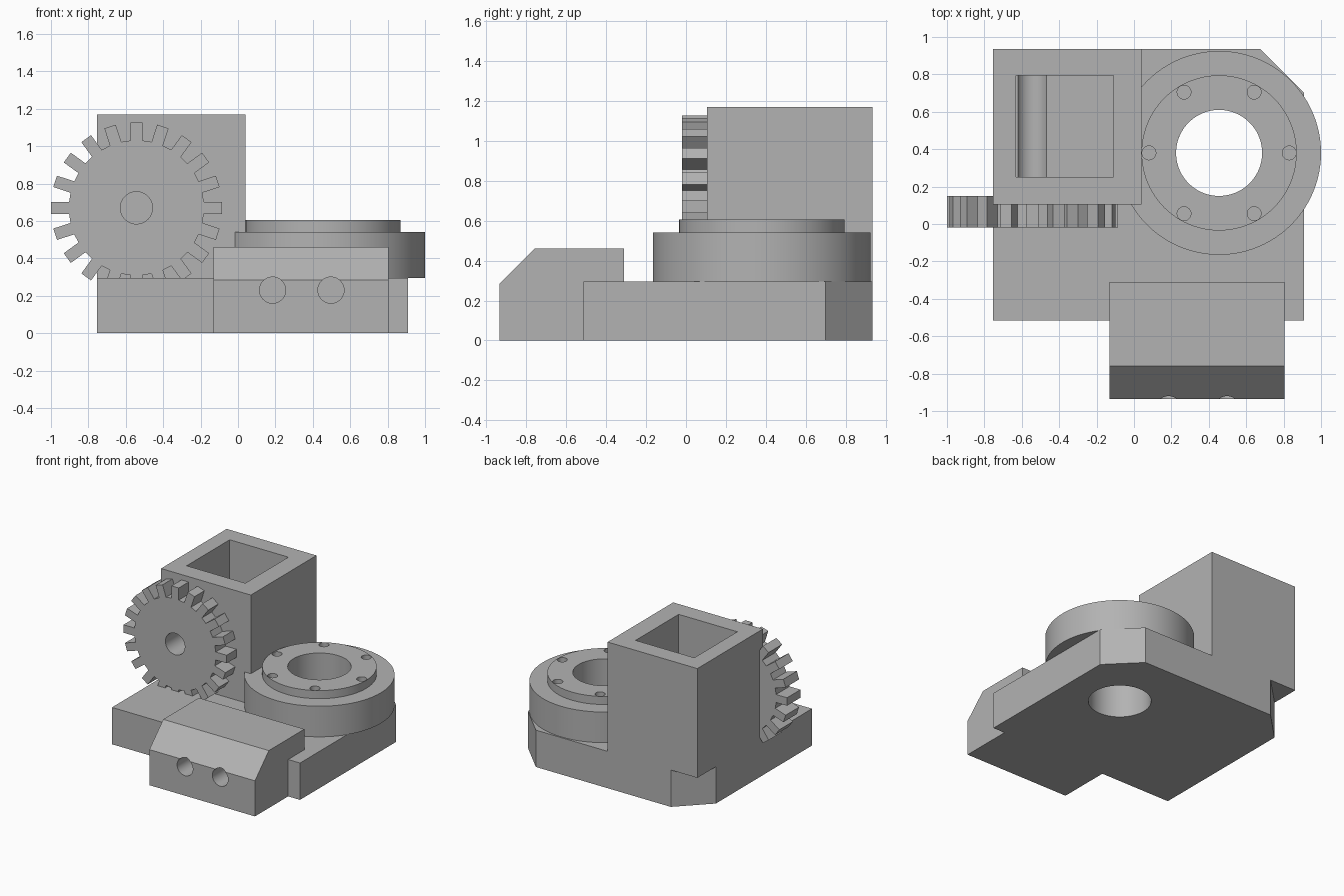
import bpy, bmesh
from math import sin, cos, pi, radians
from mathutils import Vector, Matrix

cube = bpy.data.objects.get("Cube")
if cube:
    bpy.data.objects.remove(cube, do_unlink=True)

# One plain grey for the whole casting
GREY = (0.45, 0.45, 0.45, 1)
grey = bpy.data.materials.new("machined grey")
grey.use_nodes = True
grey.diffuse_color = GREY
grey.node_tree.nodes["Principled BSDF"].inputs["Base Color"].default_value = GREY


def finish(bm, name):
    bmesh.ops.recalc_face_normals(bm, faces=bm.faces)
    mesh = bpy.data.meshes.new(name)
    bm.to_mesh(mesh)
    bm.free()
    mesh.materials.append(grey)
    ob = bpy.data.objects.new(name, mesh)
    bpy.context.collection.objects.link(ob)
    return ob


def prism(name, outline, vector):
    """Extrude a closed outline of 3D points along a vector."""
    bm = bmesh.new()
    face = bm.faces.new([bm.verts.new(p) for p in outline])
    ext = bmesh.ops.extrude_face_region(bm, geom=[face], use_keep_orig=True)
    verts = [g for g in ext["geom"] if isinstance(g, bmesh.types.BMVert)]
    bmesh.ops.translate(bm, verts=verts, vec=vector)
    return finish(bm, name)


def box(name, low, high):
    (x0, y0, z0), (x1, y1, z1) = low, high
    base = [(x0, y0, z0), (x1, y0, z0), (x1, y1, z0), (x0, y1, z0)]
    return prism(name, base, (0, 0, z1 - z0))


def rod(name, start, end, radius, sides=48):
    """Cylinder between two points."""
    start, end = Vector(start), Vector(end)
    axis = end - start
    bm = bmesh.new()
    turn = axis.to_track_quat('Z', 'Y').to_matrix().to_4x4()
    bmesh.ops.create_cone(bm, cap_ends=True, segments=sides, radius1=radius,
                          radius2=radius, depth=axis.length,
                          matrix=Matrix.Translation((start + end) / 2) @ turn)
    return finish(bm, name)


def cut(ob, cutters):
    """Subtract each cutter, apply, then discard it."""
    bpy.ops.object.select_all(action='DESELECT')
    bpy.context.view_layer.objects.active = ob
    ob.select_set(True)
    for c in cutters:
        c.hide_render = True
        mod = ob.modifiers.new("cut", 'BOOLEAN')
        mod.operation, mod.solver, mod.object = 'DIFFERENCE', 'EXACT', c
        bpy.ops.object.modifier_apply(modifier=mod.name)
        bpy.data.objects.remove(c, do_unlink=True)
    bpy.ops.object.shade_smooth_by_angle(angle=radians(30))


LEFT, RIGHT, FRONT, BACK = -0.755, 0.91, -0.515, 0.935
DECK, CORNER = 0.295, 0.235
CX, CY, BORE = 0.455, 0.38, 0.23      # flange axis
GX, GZ, SHAFT = -0.543, 0.67, 0.086   # gear axis

# Base plate with clipped rear corners and the bore
base = prism("base_plate", [
    (LEFT, FRONT, 0), (RIGHT, FRONT, 0), (RIGHT, BACK - CORNER, 0),
    (RIGHT - CORNER, BACK, 0), (LEFT + CORNER, BACK, 0),
    (LEFT, BACK - CORNER, 0)], (0, 0, DECK))
cut(base, [rod("bore_cutter", (CX, CY, -0.1), (CX, CY, 0.8), BORE, 96)])

# Stepped round flange, turned around its axis
bm = bmesh.new()
profile = [(BORE, DECK), (0.545, DECK), (0.545, 0.54),
           (0.415, 0.54), (0.415, 0.605), (BORE, 0.605)]
pts = [bm.verts.new((CX + r, CY, z)) for r, z in profile]
edges = [bm.edges.new((pts[i - 1], pts[i])) for i in range(len(pts))]
bmesh.ops.spin(bm, geom=pts + edges, cent=(CX, CY, 0), axis=(0, 0, 1),
               angle=2 * pi, steps=96, use_merge=True)
bmesh.ops.remove_doubles(bm, verts=bm.verts, dist=0.0001)
flange = finish(bm, "round_flange")
bolts = []
for i in range(6):
    x, y = CX + 0.375 * cos(i * pi / 3), CY + 0.375 * sin(i * pi / 3)
    bolts.append(rod("bolt_cutter", (x, y, 0.45), (x, y, 0.7), 0.037, 24))
cut(flange, bolts)

# Hollow square tower with the shaft bore grooving the pocket floor
tower = box("square_tower", (LEFT, 0.105, DECK), (0.04, BACK, 1.17))
cut(tower, [box("pocket_cutter", (-0.63, 0.25, 0.63), (-0.11, 0.795, 1.3)),
            rod("shaft_cutter", (GX, -0.1, GZ), (GX, 0.797, GZ), SHAFT)])

# Front block with a sloped top edge and two drilled holes
block = prism("front_block", [
    (-0.13, -0.935, 0), (-0.13, -0.31, 0), (-0.13, -0.31, 0.46),
    (-0.13, -0.76, 0.46), (-0.13, -0.935, 0.285)], (0.935, 0, 0))
cut(block, [rod("hole_cutter", (x, -1.1, 0.23), (x, -0.6, 0.23), 0.07)
            for x in (0.185, 0.497)])

# Straight-toothed gear
TEETH, ROOT, TIP, HALF = 20, 0.36, 0.457, 0.032
outline = []
for i in range(TEETH):
    a = 2 * pi * i / TEETH
    for r, t in ((ROOT, -HALF), (TIP, -HALF), (TIP, HALF), (ROOT, HALF)):
        outline.append((GX + r * cos(a) - t * sin(a), -0.02,
                        GZ + r * sin(a) + t * cos(a)))
gear = prism("spur_gear", outline, (0, 0.17, 0))
cut(gear, [rod("gear_bore_cutter", (GX, -0.1, GZ), (GX, 0.3, GZ), SHAFT)])
for poly in gear.data.polygons:      # teeth stay crisp, only the bore is smooth
    c = poly.center
    poly.use_smooth = (c.x - GX) ** 2 + (c.z - GZ) ** 2 < 0.01
